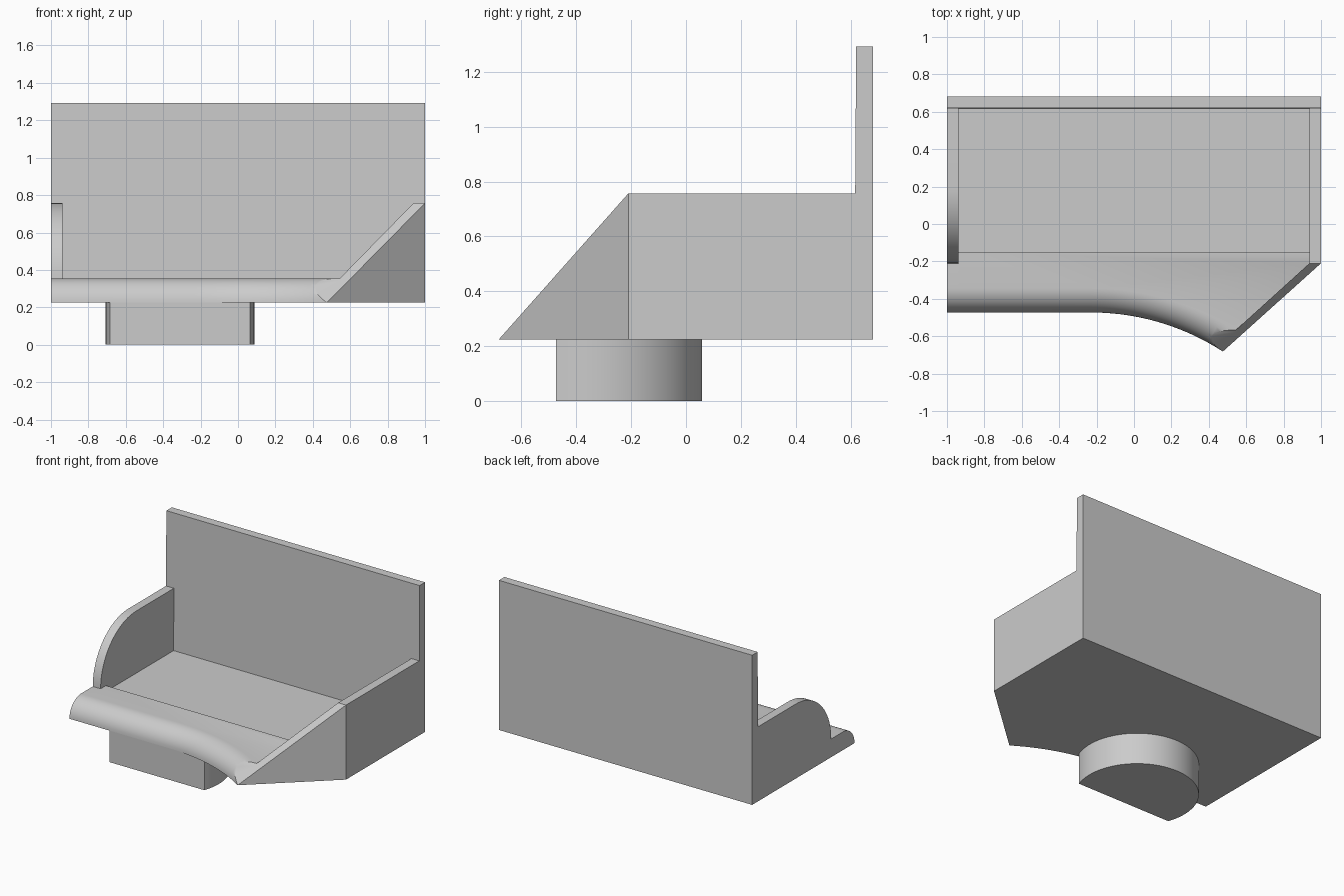
import bpy, bmesh
from math import sin, cos, pi, radians, asin

if "Cube" in bpy.data.objects:
    bpy.data.objects.remove(bpy.data.objects["Cube"])

grey = bpy.data.materials.new("plain grey")
grey.use_nodes = True
colour = (0.6, 0.6, 0.6, 1)
grey.diffuse_color = colour
grey.node_tree.nodes["Principled BSDF"].inputs["Base Color"].default_value = colour

BOTTOM, RECESS, FLOOR, RAIL, TOP = 0.225, 0.313, 0.355, 0.757, 1.293
ROLL = FLOOR - BOTTOM
BACK, WALL_Y, LEDGE_Y, SIDE_Y, FRONT = 0.682, 0.617, -0.15, -0.21, -0.473
INNER = 0.938
TIP_X, TIP_Y = 0.475, -0.682
SLOPE = (RAIL - BOTTOM) / (SIDE_Y - TIP_Y)


def loft(layers):
    """Join matching point loops with side faces and cap both ends."""
    bm = bmesh.new()
    rings = [[bm.verts.new(p) for p in layer] for layer in layers]
    count = len(rings[0])
    for low, high in zip(rings, rings[1:]):
        for i in range(count):
            j = (i + 1) % count
            bm.faces.new((low[i], low[j], high[j], high[i]))
    bm.faces.new(rings[0][::-1])
    bm.faces.new(rings[-1])
    return bm


def finish(name, bm):
    """Turn the mesh into a shaded object."""
    bmesh.ops.remove_doubles(bm, verts=bm.verts, dist=0.0001)
    bmesh.ops.recalc_face_normals(bm, faces=bm.faces)
    mesh = bpy.data.meshes.new(name)
    bm.to_mesh(mesh)
    bm.free()
    mesh.materials.append(grey)
    obj = bpy.data.objects.new(name, mesh)
    bpy.context.collection.objects.link(obj)
    bpy.ops.object.select_all(action='DESELECT')
    obj.select_set(True)
    bpy.context.view_layer.objects.active = obj
    bpy.ops.object.shade_smooth_by_angle(angle=radians(30))


def extrude_x(name, profile, x0, x1):
    finish(name, loft([[(x, y, z) for y, z in profile] for x in (x0, x1)]))


# Front ledge with a rounded lip that sweeps forward towards one side
BEND_X = -0.23
run, drop = TIP_X - BEND_X, FRONT - TIP_Y
BEND_R = (run ** 2 + drop ** 2) / (2 * drop)
bend_end = asin(run / BEND_R)


def ledge_layer(angle):
    inset, z = ROLL * (1 - cos(angle)), BOTTOM + ROLL * sin(angle)
    r = BEND_R + inset
    loop = [(-INNER, FRONT + inset, z)]
    for i in range(25):
        a = bend_end * i / 24
        loop.append((BEND_X + r * sin(a), FRONT - BEND_R + r * cos(a), z))
    corners = ((INNER, SIDE_Y), (INNER, LEDGE_Y), (-INNER, LEDGE_Y))
    return loop + [(x, y, z) for x, y in corners]


bm = loft([ledge_layer(pi / 2 * i / 12) for i in range(13)])
# Trim the lip's tip flush with the sloping side panel
bmesh.ops.bisect_plane(bm, geom=bm.verts[:] + bm.edges[:] + bm.faces[:], dist=0.0001,
                       plane_co=(0, TIP_Y, BOTTOM), plane_no=(0, -SLOPE, 1),
                       clear_outer=True)
bmesh.ops.holes_fill(bm, edges=[e for e in bm.edges if e.is_boundary], sides=0)
finish("front_ledge", bm)

# Recessed floor behind the ledge
extrude_x("recessed_floor", [(LEDGE_Y, BOTTOM), (WALL_Y, BOTTOM),
                             (WALL_Y, RECESS), (LEDGE_Y, RECESS)], -INNER, INNER)

# Low side panel with a rounded front shoulder
rail_r = RAIL - FLOOR
profile = [(FRONT + ROLL * (1 - cos(a)), BOTTOM + ROLL * sin(a))
           for a in (pi / 2 * i / 12 for i in range(13))]
profile += [(SIDE_Y + rail_r * (1 - cos(a)), FLOOR + rail_r * sin(a))
            for a in (pi / 2 * i / 20 for i in range(21))]
profile += [(WALL_Y, RAIL), (WALL_Y, BOTTOM)]
extrude_x("rounded_side_panel", profile, -1, -INNER)

# Tall back panel, slightly thinner at the top
extrude_x("back_panel", [(0.613, BOTTOM), (BACK, BOTTOM), (BACK, TOP), (0.62, TOP)], -1, 1)

# Opposite side panel, turning diagonally and sloping down to a point
footprint = [(1, WALL_Y), (INNER, WALL_Y), (INNER, SIDE_Y), (0.544, -0.567),
             (TIP_X, TIP_Y), (1, SIDE_Y)]
bm = bmesh.new()
low = [bm.verts.new((x, y, BOTTOM)) for x, y in footprint]
high = [bm.verts.new((x, y, min(RAIL, BOTTOM + SLOPE * (y - TIP_Y)))) for x, y in footprint]
for i in range(len(low)):
    j = (i + 1) % len(low)
    bm.faces.new((low[i], low[j], high[j], high[i]))
bm.faces.new(low)
bm.faces.new(high[:3] + high[-1:])
bm.faces.new(high[2:])
finish("angled_side_panel", bm)

# Round pedestal cut flat at the front
PED_X, PED_Y, PED_R = -0.31, -0.339, 0.398
flat = asin((FRONT - PED_Y) / PED_R)
arc = [flat + (pi - 2 * flat) * i / 48 for i in range(49)]
finish("pedestal", loft([[(PED_X + PED_R * cos(a), PED_Y + PED_R * sin(a), z) for a in arc]
                         for z in (0, BOTTOM)]))
